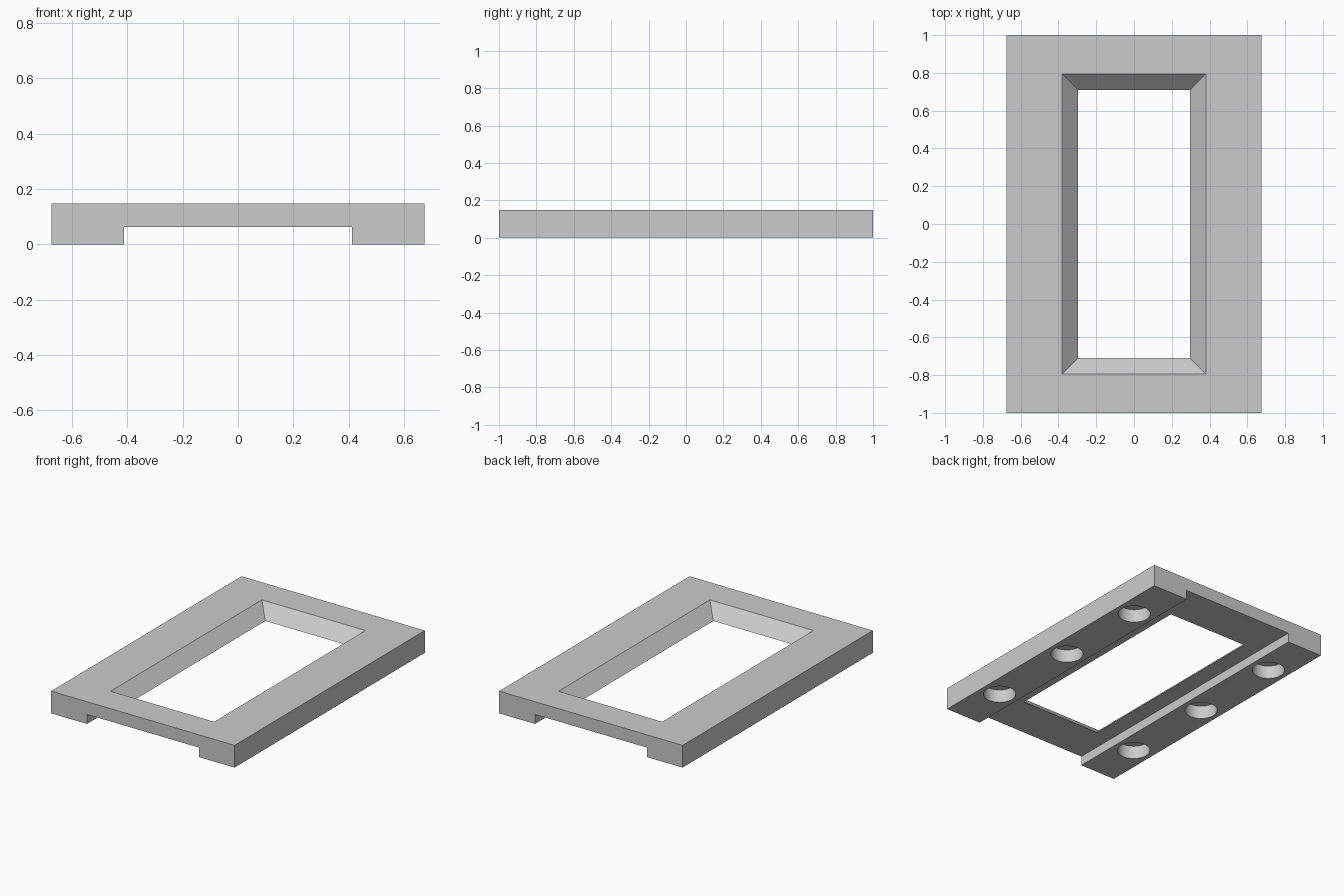
import bpy, bmesh, math

if "Cube" in bpy.data.objects:
    bpy.data.objects.remove(bpy.data.objects["Cube"], do_unlink=True)

HALF_W, HALF_L, TOP = 0.675, 1.0, 0.148
CHANNEL_X, CHANNEL_Z = 0.412, 0.063
OPEN_X, OPEN_Y = 0.381, 0.795          # opening size at the top face
HOLE_X, HOLE_R, HOLE_DEPTH = 0.5435, 0.1, 0.088

grey = bpy.data.materials.new("light grey")
grey.use_nodes = True
colour = (0.6, 0.6, 0.6, 1)
grey.diffuse_color = colour
grey.node_tree.nodes["Principled BSDF"].inputs["Base Color"].default_value = colour


def make_object(name, bm):
    bmesh.ops.recalc_face_normals(bm, faces=bm.faces)
    mesh = bpy.data.meshes.new(name)
    bm.to_mesh(mesh)
    bm.free()
    mesh.materials.append(grey)
    obj = bpy.data.objects.new(name, mesh)
    bpy.context.collection.objects.link(obj)
    return obj


def cut(target, cutter):
    mod = target.modifiers.new("cut", 'BOOLEAN')
    mod.operation = 'DIFFERENCE'
    mod.solver = 'EXACT'
    mod.object = cutter
    bpy.context.view_layer.objects.active = target
    bpy.ops.object.modifier_apply(modifier=mod.name)
    bpy.data.objects.remove(cutter, do_unlink=True)


# Frame: bridge-shaped profile extruded front to back
right = [(HALF_W, TOP), (HALF_W, 0), (CHANNEL_X, 0), (CHANNEL_X, CHANNEL_Z)]
profile = right + [(-x, z) for x, z in reversed(right)]
bm = bmesh.new()
face = bm.faces.new([bm.verts.new((x, -HALF_L, z)) for x, z in profile])
ext = bmesh.ops.extrude_face_region(bm, geom=[face])
moved = [v for v in ext["geom"] if isinstance(v, bmesh.types.BMVert)]
bmesh.ops.translate(bm, verts=moved, vec=(0, 2 * HALF_L, 0))
frame = make_object("frame", bm)

# Opening with 45 degree sloping walls
bm = bmesh.new()
bmesh.ops.create_cube(bm, size=2)
for v in bm.verts:
    z = 0.2 if v.co.z > 0 else 0.02
    spread = z - TOP
    v.co = (v.co.x * (OPEN_X + spread), v.co.y * (OPEN_Y + spread), z)
opening = make_object("opening_cutter", bm)
opening.hide_render = True
cut(frame, opening)

# Round blind holes under both side rails
for side in (-1, 1):
    for y in (-0.65, 0, 0.65):
        bm = bmesh.new()
        bmesh.ops.create_cone(bm, cap_ends=True, segments=48, radius1=HOLE_R,
                              radius2=HOLE_R, depth=2 * HOLE_DEPTH)
        bmesh.ops.translate(bm, verts=bm.verts, vec=(side * HOLE_X, y, 0))
        hole = make_object("hole_cutter", bm)
        hole.hide_render = True
        cut(frame, hole)

# Smooth hole walls, sharp edges elsewhere
bpy.ops.object.select_all(action='DESELECT')
frame.select_set(True)
bpy.context.view_layer.objects.active = frame
bpy.ops.object.shade_smooth_by_angle(angle=math.radians(30))
